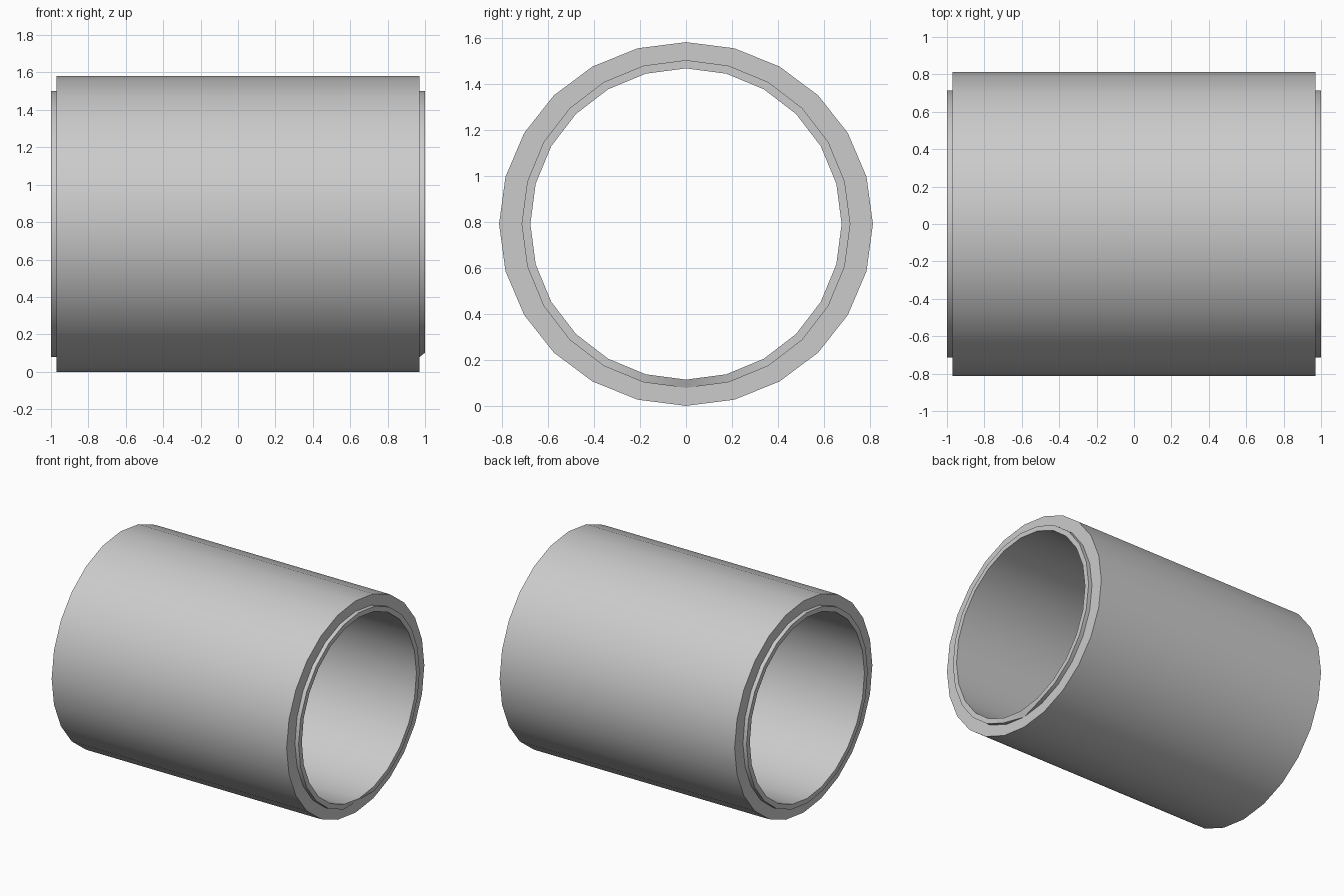
import bpy, bmesh, math

if "Cube" in bpy.data.objects:
    bpy.data.objects.remove(bpy.data.objects["Cube"])

SIDES = 24
CENTRE_Z = 0.79

# closed profile: x, half width, half height
profile = [
    (-1.0, 0.676, 0.676), (-1.0, 0.714, 0.712),
    (-0.97, 0.714, 0.712), (-0.97, 0.812, 0.79),
    (0.97, 0.812, 0.79), (0.97, 0.714, 0.712),
    (1.0, 0.714, 0.712), (1.0, 0.676, 0.676),
]

# sleeve with stepped lips, swept around the x axis
bm = bmesh.new()
rings = []
for x, ry, rz in profile:
    ring = []
    for i in range(SIDES):
        a = 2 * math.pi * i / SIDES
        ring.append(bm.verts.new((x, ry * math.sin(a), CENTRE_Z + rz * math.cos(a))))
    rings.append(ring)
for k in range(len(rings)):
    r, s = rings[k], rings[(k + 1) % len(rings)]
    for i in range(SIDES):
        j = (i + 1) % SIDES
        bm.faces.new((r[i], r[j], s[j], s[i]))

# small notch at the bottom of the right lip
bottom = SIDES // 2
bmesh.ops.weld_verts(bm, targetmap={rings[6][bottom]: rings[5][bottom]})
bmesh.ops.recalc_face_normals(bm, faces=bm.faces[:])

mesh = bpy.data.meshes.new("pipe_sleeve")
bm.to_mesh(mesh)
bm.free()
sleeve = bpy.data.objects.new("pipe_sleeve", mesh)
bpy.context.collection.objects.link(sleeve)
bpy.context.view_layer.objects.active = sleeve
sleeve.select_set(True)
bpy.ops.object.shade_smooth_by_angle(angle=math.radians(30))
